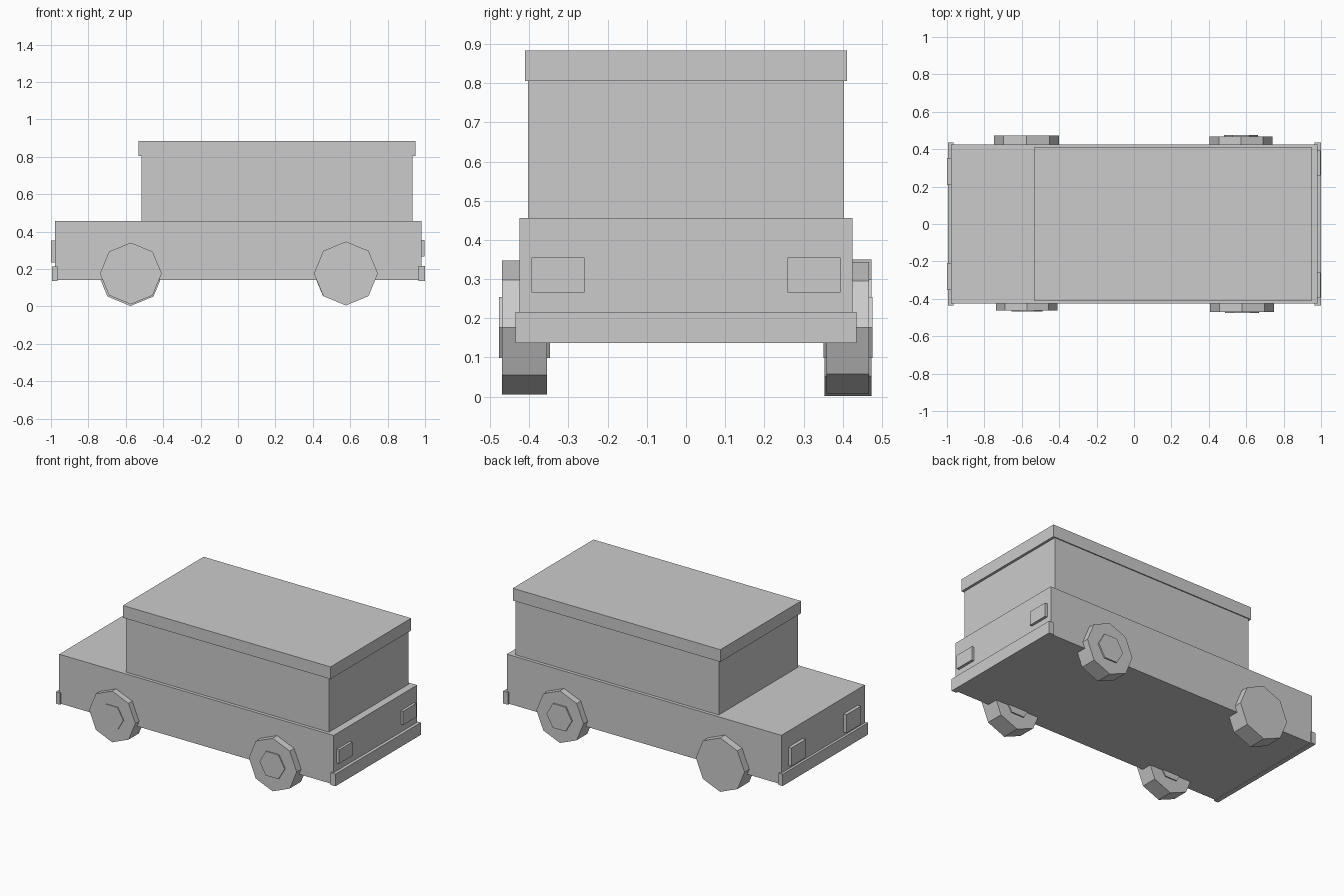
import bpy
import math

if "Cube" in bpy.data.objects:
    bpy.data.objects.remove(bpy.data.objects["Cube"])

# One plain grey for the whole car
grey = bpy.data.materials.new("plain_grey")
grey.diffuse_color = (0.6, 0.6, 0.6, 1.0)
grey.use_nodes = True
grey.node_tree.nodes["Principled BSDF"].inputs["Base Color"].default_value = grey.diffuse_color


def finish(name):
    obj = bpy.context.object
    obj.name = name
    obj.data.name = name
    obj.data.materials.append(grey)
    return obj


def box(name, x, y, z):
    """Box from (min, max) pairs on each axis."""
    bpy.ops.mesh.primitive_cube_add(
        size=1, location=[(a + b) / 2 for a, b in (x, y, z)])
    obj = finish(name)
    obj.scale = [b - a for a, b in (x, y, z)]
    bpy.ops.object.transform_apply(location=False, rotation=False, scale=True)
    return obj


def disc(name, sides, radius, x, y, z, turn):
    """Prism with its axis along y, y is a (min, max) pair."""
    bpy.ops.mesh.primitive_cylinder_add(
        vertices=sides, radius=radius, depth=y[1] - y[0],
        location=(x, (y[0] + y[1]) / 2, z),
        rotation=(math.pi / 2, turn, 0))
    return finish(name)


# Body, cabin and overhanging roof
box("lower_body", (-0.978, 0.98), (-0.425, 0.425), (0.14, 0.456))
box("cabin", (-0.517, 0.932), (-0.404, 0.404), (0.45, 0.81))
box("roof", (-0.533, 0.948), (-0.411, 0.411), (0.805, 0.884))

# Bumpers
box("front_bumper", (-0.994, -0.965), (-0.435, 0.435), (0.137, 0.213))
box("rear_bumper", (0.965, 1.0), (-0.435, 0.435), (0.137, 0.216))

# Lamps, mirrored left and right
for side, label in ((-1, "right"), (1, "left")):
    front = sorted((side * 0.208, side * 0.354))
    rear = sorted((side * 0.259, side * 0.394))
    box("headlamp_" + label, (-1.0, -0.97), front, (0.235, 0.353))
    box("tail_lamp_" + label, (0.97, 0.997), rear, (0.266, 0.355))

# Eight-sided wheels: name, x, y range, radius, hub radius, hub y range
wheels = (
    ("front_near", -0.573, (-0.463, -0.358), 0.165, 0.083, (-0.469, -0.351)),
    ("rear_near", 0.577, (-0.470, -0.355), 0.171, 0.090, (-0.477, -0.347)),
    ("front_far", -0.575, (0.353, 0.473), 0.174, None, None),
    ("rear_far", 0.572, (0.359, 0.467), 0.168, 0.090, (0.351, 0.476)),
)
for label, x, y, radius, hub, hub_y in wheels:
    disc("wheel_" + label, 8, radius, x, y, 0.176, 0)
    # Six-sided hub with corners pointing along x
    if hub:
        disc("hub_" + label, 6, hub, x, hub_y, 0.176, math.pi / 6)
